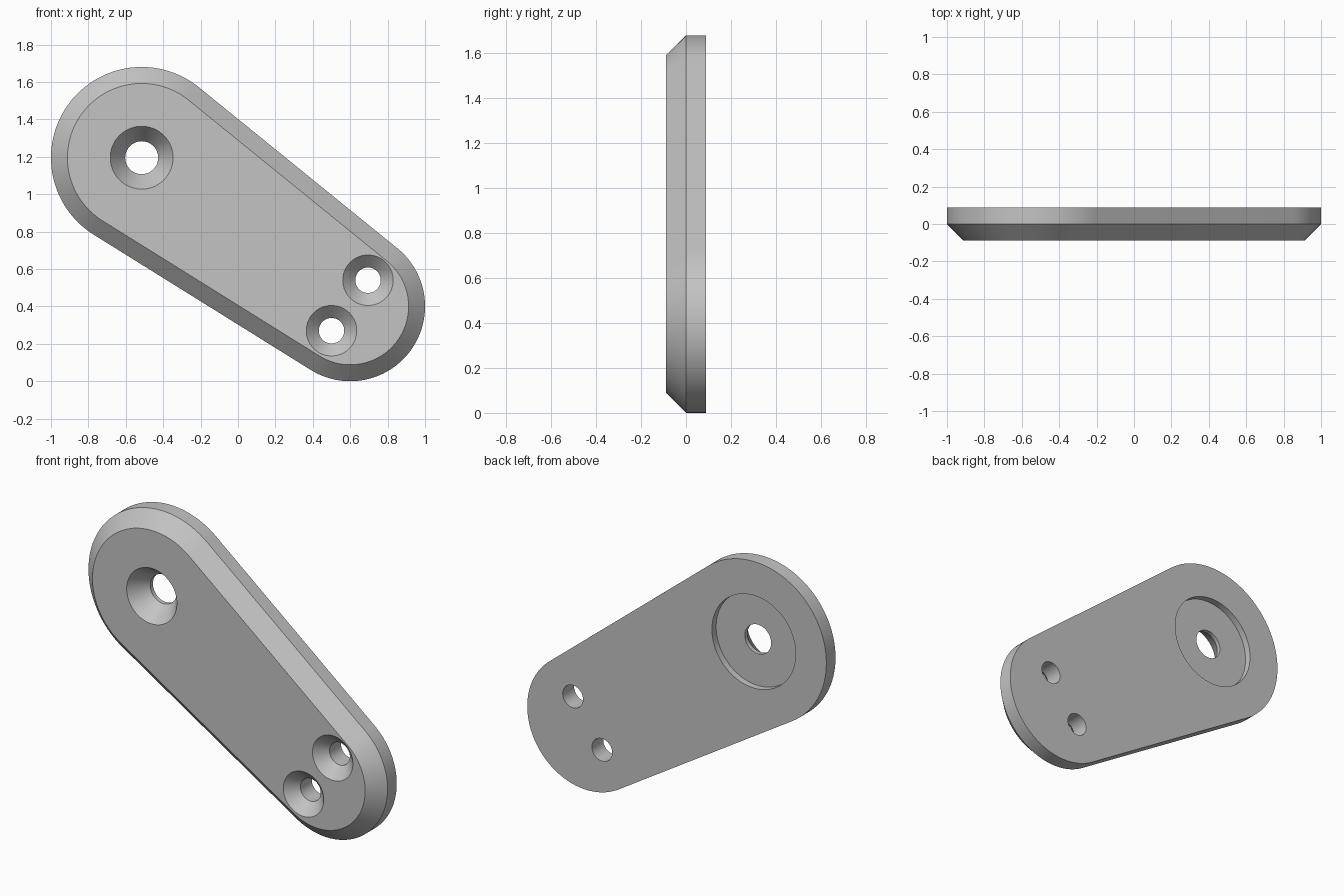
import bpy, bmesh
from math import acos, atan2, cos, sin, hypot, pi, radians

cube = bpy.data.objects.get("Cube")
if cube:
    bpy.data.objects.remove(cube, do_unlink=True)

HALF = 0.088                      # half thickness, also the chamfer width
BIG, BIG_R = (-0.515, 1.195), 0.485
SMALL, SMALL_R = (0.6, 0.4), 0.4
ARC = 72

grey = bpy.data.materials.new("plain grey")
colour = (0.55, 0.55, 0.55, 1)
grey.diffuse_color = colour
grey.use_nodes = True
grey.node_tree.nodes["Principled BSDF"].inputs["Base Color"].default_value = colour


def loft(name, rings):
    """Join closed rings of points into a capped solid."""
    bm = bmesh.new()
    loops = [[bm.verts.new(p) for p in ring] for ring in rings]
    n = len(loops[0])
    for a, b in zip(loops, loops[1:]):
        for i in range(n):
            j = (i + 1) % n
            bm.faces.new((a[i], a[j], b[j], b[i]))
    bm.faces.new(loops[0])
    bm.faces.new(loops[-1])
    bmesh.ops.recalc_face_normals(bm, faces=bm.faces)
    mesh = bpy.data.meshes.new(name)
    bm.to_mesh(mesh)
    bm.free()
    mesh.materials.append(grey)
    obj = bpy.data.objects.new(name, mesh)
    bpy.context.collection.objects.link(obj)
    return obj


def outline(inset, y):
    """Two round ends joined by their outer tangents."""
    dx, dz = SMALL[0] - BIG[0], SMALL[1] - BIG[1]
    axis = atan2(dz, dx)
    a = acos((BIG_R - SMALL_R) / hypot(dx, dz))
    points = []
    for (cx, cz), r, start, sweep in (
            (BIG, BIG_R - inset, axis + a, 2 * pi - 2 * a),
            (SMALL, SMALL_R - inset, axis - a, 2 * a)):
        for i in range(ARC + 1):
            t = start + sweep * i / ARC
            points.append((cx + r * cos(t), y, cz + r * sin(t)))
    return points


def turned(name, centre, profile):
    """Solid of revolution along y from (radius, y) pairs."""
    return loft(name, [[(centre[0] + r * cos(2 * pi * i / ARC), y,
                         centre[1] + r * sin(2 * pi * i / ARC))
                        for i in range(ARC)] for r, y in profile])


# Chamfered plate
plate = loft("lever_plate", [outline(HALF, -HALF), outline(0, 0), outline(0, HALF)])

# Pivot hole: deep countersink in front, round recess behind
cutters = [turned("pivot_cutter", BIG, [
    (0.168, -HALF - 0.05), (0.168, -HALF), (0.088, 0.023),
    (0.088, 0.048), (0.28, 0.048), (0.28, HALF + 0.05)])]

# Two countersunk screw holes
for i, centre in enumerate(((0.695, 0.54), (0.5, 0.27))):
    cutters.append(turned(f"screw_cutter_{i + 1}", centre, [
        (0.135, -HALF - 0.05), (0.135, -HALF), (0.068, -0.021), (0.068, HALF + 0.05)]))

for cutter in cutters:
    cutter.hide_render = True
    cut = plate.modifiers.new(cutter.name, 'BOOLEAN')
    cut.operation = 'DIFFERENCE'
    cut.solver = 'EXACT'
    cut.object = cutter

# Apply the cuts and drop the cutters
bpy.context.view_layer.update()
evaluated = plate.evaluated_get(bpy.context.evaluated_depsgraph_get())
finished = bpy.data.meshes.new_from_object(evaluated)
plate.modifiers.clear()
plate.data = finished
finished.name = "lever_plate"
for cutter in cutters:
    bpy.data.objects.remove(cutter, do_unlink=True)

# Smooth walls, crisp edges
bpy.ops.object.select_all(action='DESELECT')
plate.select_set(True)
bpy.context.view_layer.objects.active = plate
bpy.ops.object.shade_smooth_by_angle(angle=radians(25))
